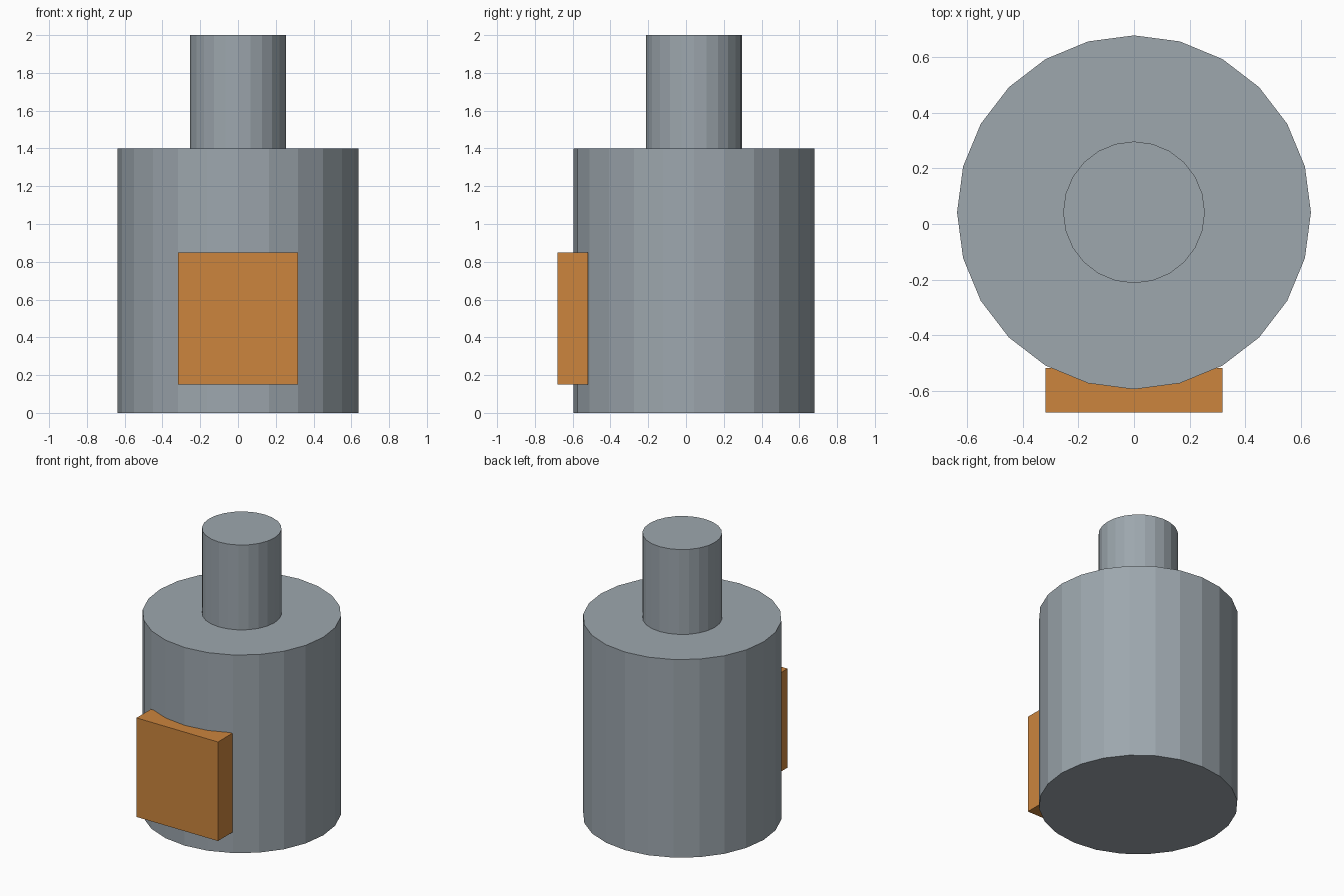
import bpy

if "Cube" in bpy.data.objects:
    bpy.data.objects.remove(bpy.data.objects["Cube"])

CY = 0.042  # shared axis of the round parts


def material(name, rgb):
    m = bpy.data.materials.new(name)
    m.diffuse_color = (*rgb, 1)
    m.use_nodes = True
    m.node_tree.nodes["Principled BSDF"].inputs["Base Color"].default_value = m.diffuse_color
    return m


grey = material("blue grey", (0.337, 0.386, 0.423))
orange = material("orange", (0.604, 0.235, 0.048))


def finish(name, mat):
    ob = bpy.context.object
    ob.name = ob.data.name = name
    ob.data.materials.append(mat)
    return ob


def cylinder(name, radius, z0, z1, mat):
    bpy.ops.mesh.primitive_cylinder_add(
        vertices=24, radius=radius, depth=z1 - z0, location=(0, CY, (z0 + z1) / 2))
    return finish(name, mat)


# Faceted main body and the narrower neck standing on it
cylinder("body", 0.637, 0, 1.4, grey)
cylinder("neck", 0.255, 1.4, 2.0, grey)

# Square label block on the front
bpy.ops.mesh.primitive_cube_add(size=1, location=(0, -0.599, 0.5))
label = finish("label", orange)
label.scale = (0.637, 0.16, 0.7)
bpy.ops.object.transform_apply(location=False, rotation=False, scale=True)
